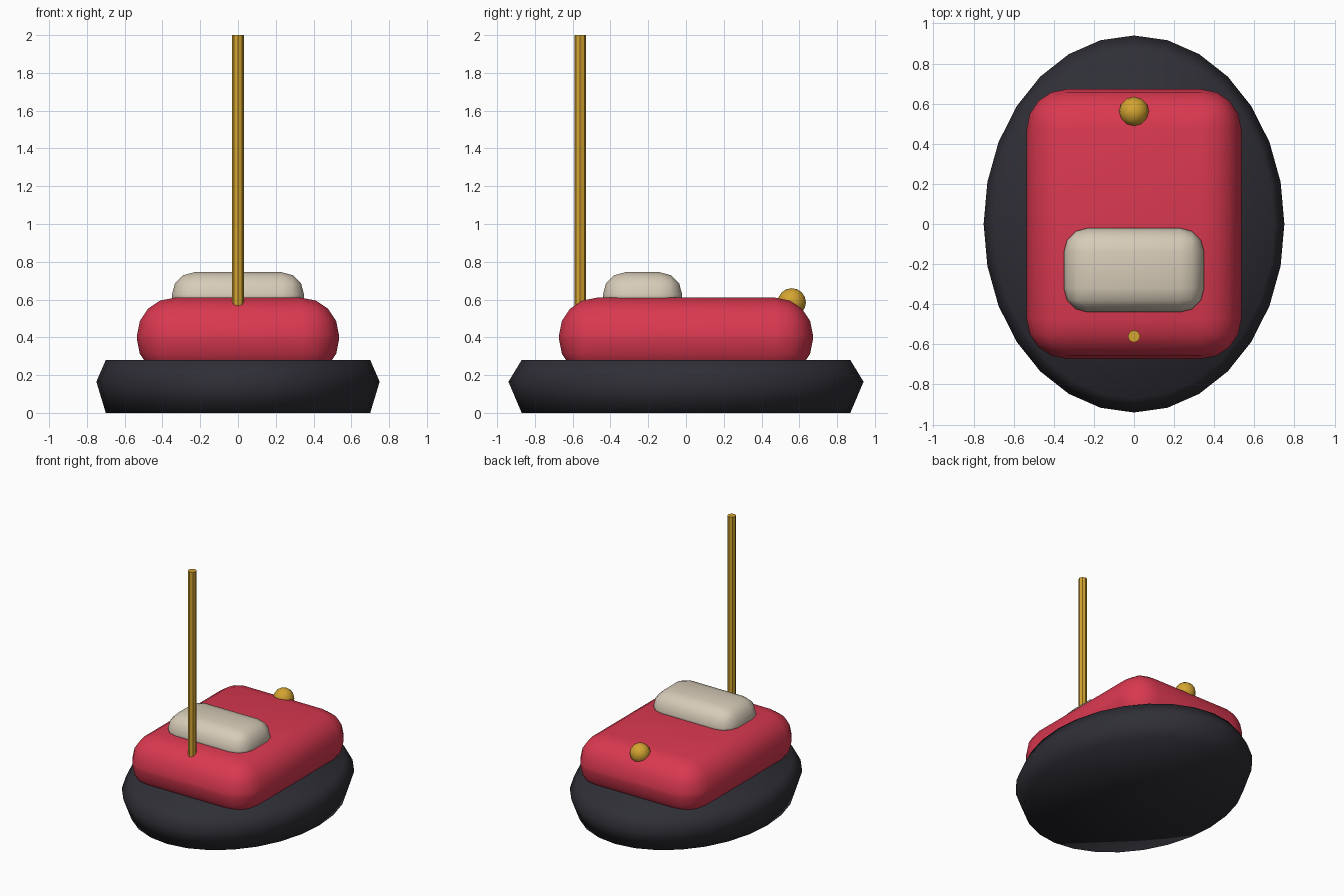
import bpy
import bmesh
from math import cos, sin, pi, radians

cube = bpy.data.objects.get("Cube")
if cube:
    bpy.data.objects.remove(cube, do_unlink=True)


def material(name, rgb):
    mat = bpy.data.materials.new(name)
    mat.use_nodes = True
    mat.diffuse_color = (*rgb, 1)
    mat.node_tree.nodes["Principled BSDF"].inputs["Base Color"].default_value = (*rgb, 1)
    return mat


rubber = material("dark rubber", (0.028, 0.028, 0.037))
red = material("red paint", (0.70, 0.04, 0.08))
cream = material("cream cushion", (0.68, 0.60, 0.48))
gold = material("gold metal", (0.65, 0.37, 0.03))


def finish(name, bm, mat, angle):
    """Turn a bmesh into a shaded object."""
    bmesh.ops.recalc_face_normals(bm, faces=bm.faces)
    mesh = bpy.data.meshes.new(name)
    bm.to_mesh(mesh)
    bm.free()
    mesh.materials.append(mat)
    obj = bpy.data.objects.new(name, mesh)
    bpy.context.collection.objects.link(obj)
    bpy.ops.object.select_all(action='DESELECT')
    obj.select_set(True)
    bpy.context.view_layer.objects.active = obj
    bpy.ops.object.shade_smooth_by_angle(angle=radians(angle))
    return obj


def rounded_box(name, centre, size, radius, segments, mat):
    bm = bmesh.new()
    bmesh.ops.create_cube(bm, size=1)
    bmesh.ops.scale(bm, vec=size, verts=bm.verts)
    bmesh.ops.bevel(bm, geom=bm.edges[:], offset=radius, segments=segments,
                    profile=0.5, affect='EDGES')
    bmesh.ops.translate(bm, vec=centre, verts=bm.verts)
    return finish(name, bm, mat, 32)


def oval_bumper(name, profile, sides, mat):
    """Stack oval rings of (x radius, y radius, height) and cap both ends."""
    bm = bmesh.new()
    rings = [[bm.verts.new((rx * cos(2 * pi * i / sides), ry * sin(2 * pi * i / sides), z))
              for i in range(sides)] for rx, ry, z in profile]
    for low, high in zip(rings, rings[1:]):
        for i in range(sides):
            j = (i + 1) % sides
            bm.faces.new((low[i], low[j], high[j], high[i]))
    for ring in (rings[0], rings[-1]):
        hub = bm.verts.new((0, 0, ring[0].co.z))
        for i in range(sides):
            bm.faces.new((ring[i], ring[(i + 1) % sides], hub))
    return finish(name, bm, mat, 180)


# Base, body and seat
oval_bumper("bumper", [(0.70, 0.87, 0), (0.75, 0.94, 0.165), (0.70, 0.87, 0.28)], 28, rubber)
rounded_box("body", (0, 0, 0.40), (1.07, 1.345, 0.42), 0.2, 4, red)
rounded_box("seat", (0, -0.23, 0.62), (0.70, 0.42, 0.25), 0.12, 3, cream)

# Pole
bm = bmesh.new()
bmesh.ops.create_cone(bm, cap_ends=True, segments=8, radius1=0.031, radius2=0.031, depth=1.5)
bmesh.ops.translate(bm, vec=(0, -0.56, 1.25), verts=bm.verts)
finish("pole", bm, gold, 30)

# Round lamp
bm = bmesh.new()
bmesh.ops.create_uvsphere(bm, u_segments=12, v_segments=8, radius=0.075)
bmesh.ops.translate(bm, vec=(0, 0.56, 0.585), verts=bm.verts)
finish("lamp", bm, gold, 35)
